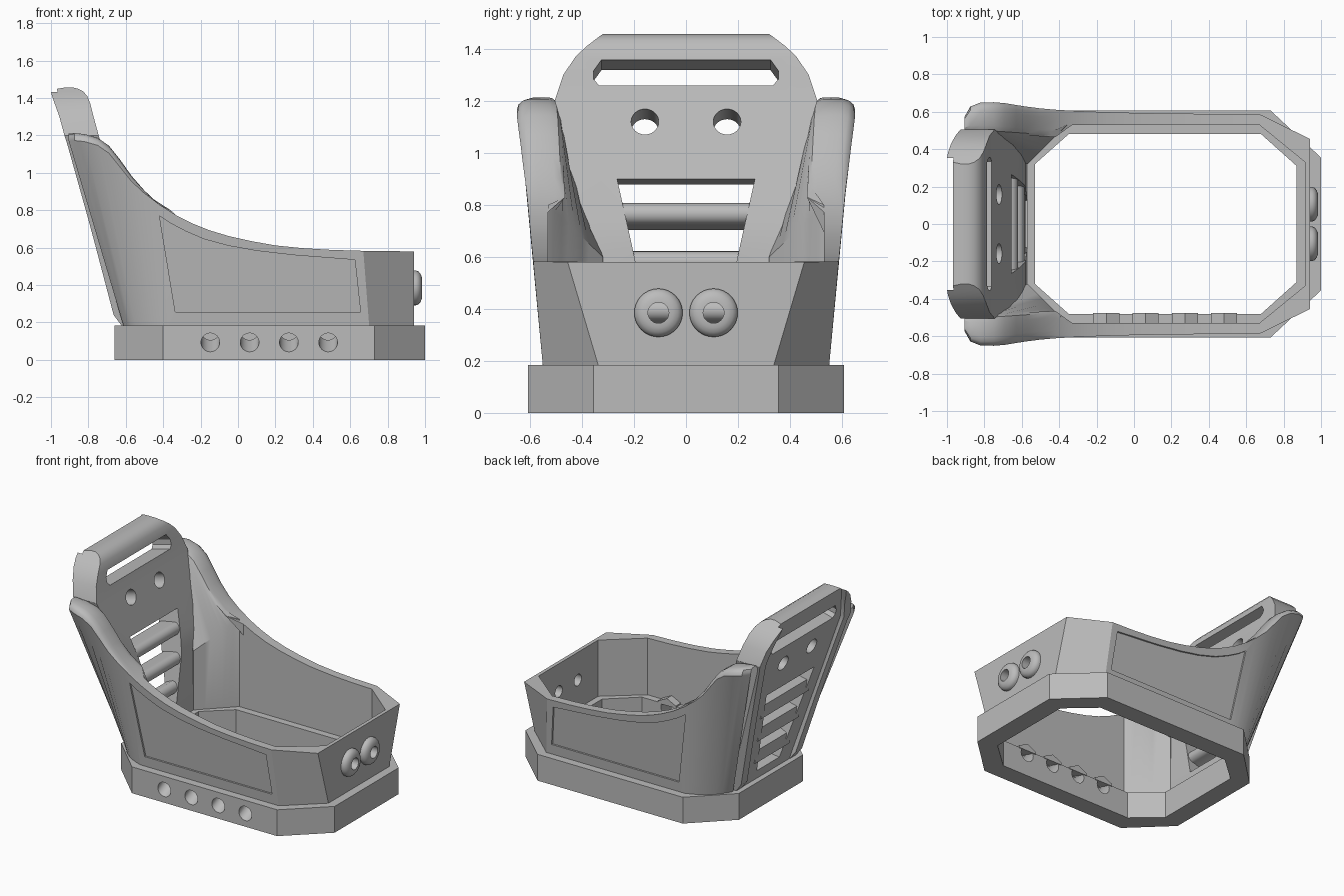
import bpy, bmesh
from math import sin, cos, pi, tau, radians

if "Cube" in bpy.data.objects:
    bpy.data.objects.remove(bpy.data.objects["Cube"])

GREY = (0.5, 0.5, 0.5, 1)
grey = bpy.data.materials.new("plain_grey")
grey.use_nodes = True
grey.diffuse_color = GREY
grey.node_tree.nodes["Principled BSDF"].inputs["Base Color"].default_value = GREY


def loft(name, rings, cyclic=False):
    """Skin a row of equal rings; close it as a loop or with end caps."""
    bm = bmesh.new()
    vs = [[bm.verts.new(p) for p in ring] for ring in rings]
    n, m = len(vs), len(vs[0])
    for i in range(n if cyclic else n - 1):
        a, b = vs[i], vs[(i + 1) % n]
        for j in range(m):
            k = (j + 1) % m
            bm.faces.new((a[j], a[k], b[k], b[j]))
    if not cyclic:
        bm.faces.new(vs[0])
        bm.faces.new(vs[-1])
    bmesh.ops.recalc_face_normals(bm, faces=bm.faces)
    mesh = bpy.data.meshes.new(name)
    bm.to_mesh(mesh)
    bm.free()
    mesh.materials.append(grey)
    ob = bpy.data.objects.new(name, mesh)
    bpy.context.collection.objects.link(ob)
    return ob


def activate(ob):
    bpy.ops.object.select_all(action='DESELECT')
    ob.select_set(True)
    bpy.context.view_layer.objects.active = ob


def cut(ob, cutters):
    """Subtract each cutter from ob, then delete it."""
    activate(ob)
    for c in cutters:
        mod = ob.modifiers.new("cut", 'BOOLEAN')
        mod.operation = 'DIFFERENCE'
        mod.solver = 'EXACT'
        mod.object = c
        bpy.ops.object.modifier_apply(modifier=mod.name)
        bpy.data.objects.remove(c)


def smooth(ob):
    activate(ob)
    bpy.ops.object.shade_smooth_by_angle(angle=radians(32))


def circle(r, n=32):
    return [(r * cos(tau * i / n), r * sin(tau * i / n)) for i in range(n)]


def mirrored(half):
    return half + [(x, -y) for x, y in reversed(half)]


# Base ring with chamfered corners
outer = mirrored([(-0.66, 0.355), (-0.4, 0.607), (0.73, 0.607), (1.0, 0.355)])
inner = mirrored([(-0.53, 0.32), (-0.35, 0.48), (0.68, 0.48), (0.87, 0.31)])
BASE = 0.185
base = loft("base_ring", [[(x, y, z) for x, y in loop] for loop, z in
                          ((outer, 0), (outer, BASE), (inner, BASE), (inner, 0))], True)

# Row of holes that slope up into the ledge, each under a small gabled cover
holes = []
for i in range(4):
    x0 = -0.148 + 0.21 * i
    holes.append(loft("hole_cutter", [[(x0 + u, y, 0.093 + v + 0.5 * (y + 0.607))
                                       for u, v in circle(0.05)] for y in (-0.7, -0.42)]))
    gable = [(-0.07, 0.18), (0.07, 0.18), (0.07, 0.195), (0, 0.23), (-0.07, 0.195)]
    loft("hole_cover_%d" % (i + 1), [[(x0 + u, y, z) for u, z in gable] for y in (-0.54, -0.475)])
cut(base, holes)
smooth(base)


# Tub wall: columns run around the plan, each a closed section
def side_y(z):
    return 0.55 + 0.095 * (z - BASE)


def column(ob, ot, z, it, ib, knee, drop=0.0):
    pts = [(*ob, BASE - 0.01)]
    for f, d in ((0, 1), (0.04, 0.5), (0.14, 0.15), (0.3, 0), (0.75, 0), (0.92, 0.3), (1, 1)):
        pts.append((ot[0] + f * (it[0] - ot[0]), ot[1] + f * (it[1] - ot[1]), z - d * drop))
    return pts + [(*ib, knee), (*ib, BASE - 0.01)]


def lerp(a, b, t):
    return (a[0] + (b[0] - a[0]) * t, a[1] + (b[1] - a[1]) * t)


columns = [column((0.94, 0.335), (0.94, 0.455), 0.58, (0.915, 0.33), (0.915, 0.33), 0.52)]
for x, z in ((0.67, 0.583), (0.5, 0.588), (0.35, 0.597), (0.2, 0.612), (0.07, 0.635),
             (-0.05, 0.662), (-0.15, 0.692), (-0.24, 0.728), (-0.33, 0.773)):
    columns.append(column((x + 0.08 * (z - BASE), 0.55), (x, side_y(z)), z,
                          (x, 0.53), (x, 0.53), 0.9 * z))

# Rear wings flare up, swell and wrap round to the backrest
wing = [(-0.42, 0.611, 0.83), (-0.5, 0.618, 0.905), (-0.57, 0.627, 0.985),
        (-0.63, 0.636, 1.07), (-0.69, 0.646, 1.145), (-0.75, 0.651, 1.187),
        (-0.82, 0.65, 1.207), (-0.875, 0.628, 1.213), (-0.905, 0.575, 1.21)]
for i, (x, y, z) in enumerate(wing):
    t = i / (len(wing) - 1)
    ox, oy = lerp((-0.375, 0.55), (-0.61, 0.35), t)
    bulge = 0.025 * sin(pi * t)
    columns.append(column((ox - bulge, oy + bulge), (x, y), z, (x, 0.465 + 0.03 * t),
                          lerp((-0.36, 0.53), (-0.57, 0.32), t), 0.8 - 0.2 * t,
                          0.04 * min(1, 3 * t)))
opposite = [[(x, -y, z) for x, y, z in c] for c in reversed(columns)]
tub = loft("tub_wall", opposite + columns)

# Shallow side panels and front lamp holes
panel = [(-0.42, 0.77), (-0.36, 0.73), (-0.28, 0.688), (-0.18, 0.645), (-0.05, 0.61),
         (0.1, 0.583), (0.3, 0.56), (0.625, 0.535), (0.655, 0.255), (-0.335, 0.255)]
cutters = [loft("panel_cutter", [[(x, s * (side_y(z) + d), z) for x, z in panel]
                                 for d in (-0.012, 0.06)]) for s in (-1, 1)]
LAMPS = (-0.106, 0.106)
LAMP_Z = 0.385
for y in LAMPS:
    cutters.append(loft("lamp_hole_cutter", [[(x, y + u, LAMP_Z + v) for u, v in circle(0.04)]
                                             for x in (0.85, 1.0)]))
cut(tub, cutters)
smooth(tub)

# Rounded collars round the lamp holes
for name, y in zip(("right_lamp_collar", "left_lamp_collar"), LAMPS):
    profile = [(0.04, -0.01), (0.093, -0.01), (0.093, 0.012), (0.087, 0.026),
               (0.075, 0.036), (0.058, 0.043), (0.04, 0.044)]
    smooth(loft(name, [[(0.94 + d, y + u, LAMP_Z + v) for u, v in circle(r)]
                       for r, d in profile], True))

# Leaning backrest: height, half width, back x, front x
rows = [(0.18, 0.33, -0.62, -0.57), (0.24, 0.338, -0.665, -0.57), (0.62, 0.4, -0.765, -0.58),
        (0.75, 0.422, -0.8, -0.61), (1.15, 0.49, -0.912, -0.73), (1.2, 0.505, -0.928, -0.745),
        (1.3, 0.472, -0.955, -0.772), (1.37, 0.425, -0.98, -0.79), (1.41, 0.383, -0.994, -0.806),
        (1.435, 0.35, -1.0, -0.827), (1.45, 0.33, -0.965, -0.855), (1.457, 0.32, -0.92, -0.885)]
back = loft("backrest", [[(xb, -w, z), (xf, -w, z), (xf, w, z), (xb, w, z)]
                         for z, w, xb, xf in rows])


def tilted_cutter(outline, x0, slope=0.27):
    return loft("back_cutter", [[(x0 + d, y, z + slope * d) for y, z in outline]
                                for d in (-0.35, 0.25)])


# Sunken rear face between two side rails, then slot, vent and bolt holes
sunken = [(0.1, 0.25, -0.6), (0.24, 0.27, -0.635), (1.2, 0.43, -0.9), (1.5, 0.33, -0.983)]
cutters = [loft("rear_cutter", [[(x, -w, z), (x - 0.2, -w, z), (x - 0.2, w, z), (x, w, z)]
                                for z, w, x in sunken])]
slot = mirrored([(1.36, 0.325), (1.315, 0.355), (1.28, 0.355), (1.255, 0.335)])
vent = mirrored([(0.9, 0.265), (0.25, 0.125)])
cutters += [tilted_cutter([(y, z) for z, y in slot], -0.78),
            tilted_cutter([(y, z) for z, y in vent], -0.65, 0.13)]
for s in (-1, 1):
    cutters.append(tilted_cutter([(s * 0.158 + u, 1.12 + v) for u, v in circle(0.053)], -0.72))
cut(back, cutters)
smooth(back)

# Vent bars with a rounded front edge
R = 0.042
for i, (z, xf, xb) in enumerate(((0.765, -0.62, -0.77), (0.58, -0.585, -0.72),
                                 (0.395, -0.58, -0.67))):
    w = 0.16 + 0.21 * (z - 0.25)
    arc = [(xf - R + R * cos(a), z + R * sin(a)) for a in (pi * (k / 12 - 0.5) for k in range(13))]
    section = arc + [(xb, z + R - 0.02), (xb, z - R - 0.02)]
    smooth(loft("vent_bar_%d" % (i + 1), [[(x, y, h) for x, h in section] for y in (-w, w)]))
